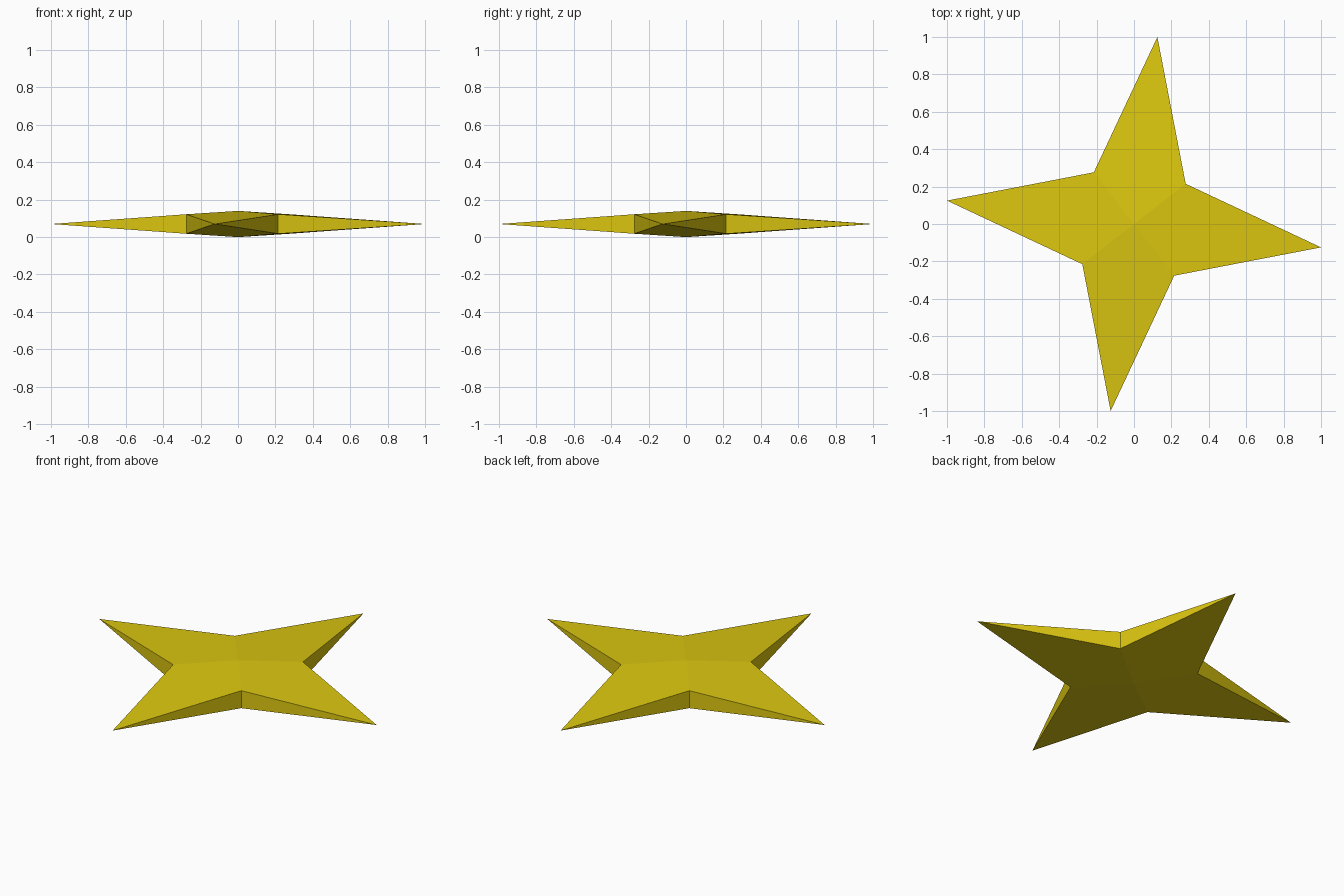
import bpy
import bmesh
from math import sin, cos, pi, atan2, hypot

cube = bpy.data.objects.get("Cube")
if cube:
    bpy.data.objects.remove(cube, do_unlink=True)

POINTS = 4
MID_Z = 0.07          # height of the sharp tips, half the thickness
TIP_RADIUS = hypot(1.0, 0.125)
TIP_ANGLE = atan2(1.0, 0.125)
NOTCH_RADIUS = 0.35
NOTCH_HALF = 0.052    # half thickness at the notches

# Yellow material
yellow = bpy.data.materials.new("yellow")
yellow.use_nodes = True
color = (0.72, 0.57, 0.005, 1.0)
yellow.diffuse_color = color
yellow.node_tree.nodes["Principled BSDF"].inputs["Base Color"].default_value = color

bm = bmesh.new()


def ring(radius, angle, z):
    """Vertices evenly spaced around the centre."""
    step = 2 * pi / POINTS
    return [bm.verts.new((radius * cos(angle + i * step),
                          radius * sin(angle + i * step), z))
            for i in range(POINTS)]


# Rings of tips and notches, plus the two centre peaks
notch_angle = TIP_ANGLE - pi / POINTS
tips = ring(TIP_RADIUS, TIP_ANGLE, MID_Z)
upper = ring(NOTCH_RADIUS, notch_angle, MID_Z + NOTCH_HALF)
lower = ring(NOTCH_RADIUS, notch_angle, MID_Z - NOTCH_HALF)
top = bm.verts.new((0, 0, 2 * MID_Z))
bottom = bm.verts.new((0, 0, 0))

# Each arm: a kite above, a kite below and a triangle on either side
for i, tip in enumerate(tips):
    j = (i + 1) % POINTS
    bm.faces.new((top, upper[i], tip, upper[j]))
    bm.faces.new((bottom, lower[j], tip, lower[i]))
    bm.faces.new((upper[i], lower[i], tip))
    bm.faces.new((lower[j], upper[j], tip))

bmesh.ops.recalc_face_normals(bm, faces=bm.faces)
mesh = bpy.data.meshes.new("throwing_star")
bm.to_mesh(mesh)
bm.free()
mesh.materials.append(yellow)
star = bpy.data.objects.new("throwing_star", mesh)
bpy.context.collection.objects.link(star)
